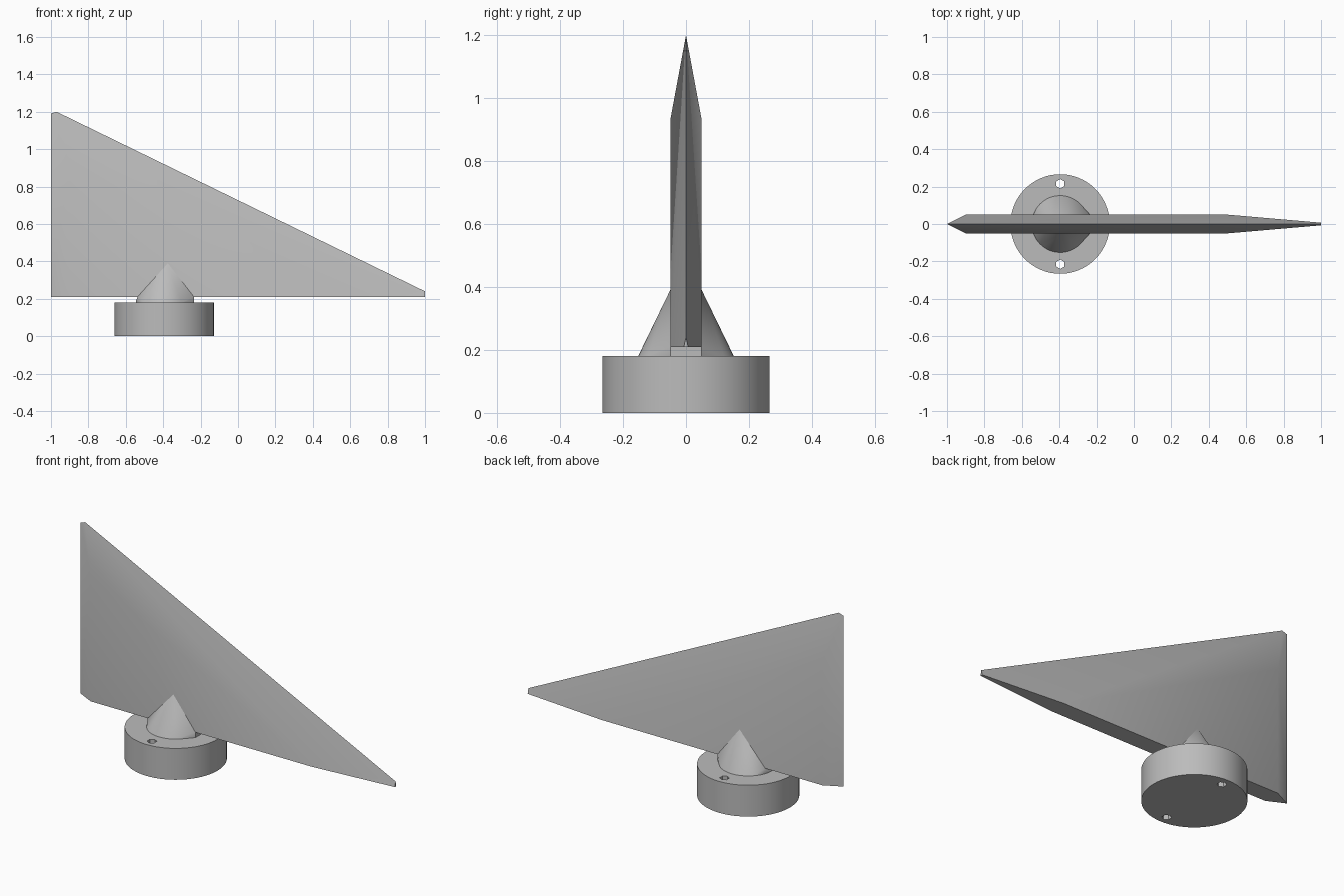
import bpy, bmesh, math
from mathutils import Matrix

cube = bpy.data.objects.get("Cube")
if cube:
    bpy.data.objects.remove(cube, do_unlink=True)

grey = bpy.data.materials.new("plain grey")
grey.use_nodes = True
GREY = (0.5, 0.5, 0.5, 1)
grey.diffuse_color = GREY
grey.node_tree.nodes["Principled BSDF"].inputs["Base Color"].default_value = GREY

CX = -0.395          # axis of the round base
HALF = 0.05          # half thickness of the fin


def make(name, bm, smooth=True):
    bmesh.ops.recalc_face_normals(bm, faces=bm.faces)
    mesh = bpy.data.meshes.new(name)
    bm.to_mesh(mesh)
    bm.free()
    mesh.materials.append(grey)
    ob = bpy.data.objects.new(name, mesh)
    bpy.context.collection.objects.link(ob)
    if smooth:
        smooth_by_angle(ob)
    return ob


def smooth_by_angle(ob):
    bpy.ops.object.select_all(action='DESELECT')
    ob.select_set(True)
    bpy.context.view_layer.objects.active = ob
    bpy.ops.object.shade_smooth_by_angle(angle=math.radians(30))


def cylinder(name, x, y, z0, z1, r, sides, turn=0.0, smooth=True):
    bm = bmesh.new()
    bmesh.ops.create_cone(bm, cap_ends=True, segments=sides, radius1=r, radius2=r,
                          depth=z1 - z0,
                          matrix=Matrix.Translation((x, y, (z0 + z1) / 2))
                          @ Matrix.Rotation(turn, 4, 'Z'))
    return make(name, bm, smooth)


# Fin: sharp rim, flat middle, bevels between them on both sides
bm = bmesh.new()
rim = [bm.verts.new(p) for p in ((-1, 0, 0.21), (-1, 0, 1.19), (-0.97, 0, 1.2), (1, 0, 0.24))]
heel, peak, crown, tip = rim
edges = []
for s in (-1, 1):
    low_back = bm.verts.new((-0.9, s * HALF, 0.21))
    high_back = bm.verts.new((-0.9, s * HALF, 0.93))
    low_front = bm.verts.new((0.5, s * HALF, 0.21))
    end = bm.verts.new((1, s * 0.007, 0.21))
    for face in ((low_back, high_back, low_front),
                 (heel, peak, high_back, low_back),
                 (peak, crown, high_back),
                 (crown, low_front, high_back),
                 (crown, tip, low_front),
                 (tip, end, low_front)):
        bm.faces.new(face)
    edges.append((low_back, low_front, end))
(lb, lf, le), (rb, rf, re) = edges
bm.faces.new((heel, lb, lf, le, re, rf, rb))
bm.faces.new((tip, le, re))
make("fin", bm)

# Conical fairing on both sides of the fin, with its block under the fin
bm = bmesh.new()
for i in range(48):
    a = 2 * math.pi * i / 48
    bm.verts.new((CX + 0.152 * math.cos(a), 0.152 * math.sin(a), 0.18))
for s in (-1, 1):
    for x, z in ((-0.235, 0.18), (-0.235, 0.21), (-0.538, 0.21), (-0.375, 0.39)):
        bm.verts.new((x, s * HALF, z))
hull = bmesh.ops.convex_hull(bm, input=bm.verts)
unused = {v for v in hull["geom_interior"] + hull["geom_unused"]
          if isinstance(v, bmesh.types.BMVert)}
bmesh.ops.delete(bm, geom=list(unused), context='VERTS')
bmesh.ops.dissolve_limit(bm, angle_limit=0.01, verts=bm.verts, edges=bm.edges)
make("cone_fairing", bm)

# Round base with two hexagonal through holes
base = cylinder("base", CX, 0, 0, 0.18, 0.266, 64, smooth=False)
for s in (-1, 1):
    cutter = cylinder("hole_cutter", CX, s * 0.215, -0.1, 0.3, 0.025, 6, smooth=False)
    mod = base.modifiers.new("hole", 'BOOLEAN')
    mod.operation = 'DIFFERENCE'
    mod.solver = 'EXACT'
    mod.object = cutter
    bpy.context.view_layer.objects.active = base
    bpy.ops.object.modifier_apply(modifier=mod.name)
    bpy.data.objects.remove(cutter, do_unlink=True)
smooth_by_angle(base)
